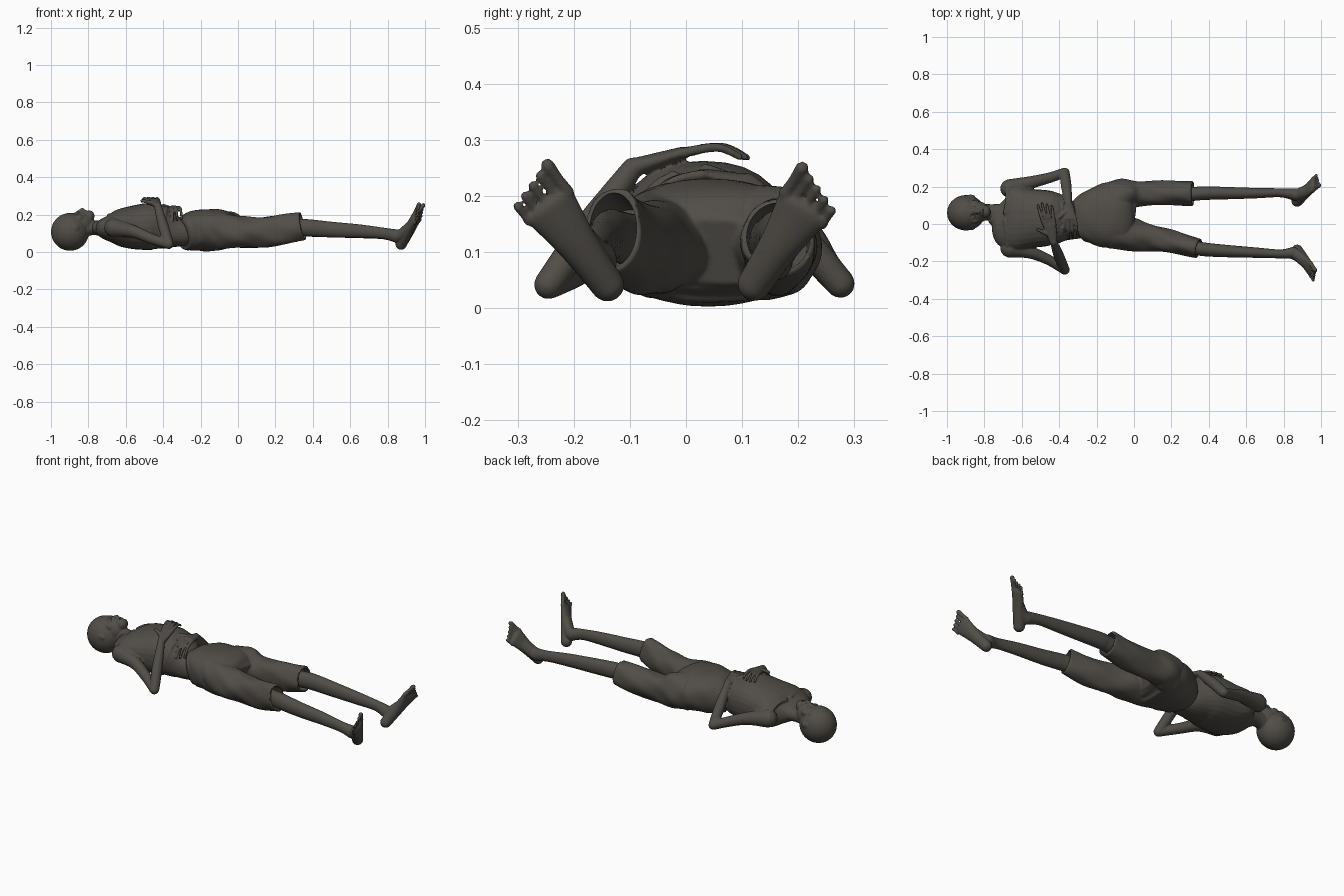
import bpy, bmesh, math
from mathutils import Vector, Matrix

mat = bpy.data.materials.new("dark umber")
mat.diffuse_color = (0.082, 0.074, 0.063, 1)


def resample(pts, n=5):
    """Smooth Catmull-Rom pass through stations (x, y, z, half width, half height)."""
    pts = [Vector(p if len(p) == 5 else (*p, p[3])) for p in pts]
    out = []
    for i in range(len(pts) - 1):
        a, b, c, d = pts[max(i - 1, 0)], pts[i], pts[i + 1], pts[min(i + 2, len(pts) - 1)]
        for k in range(n):
            t = k / n
            out.append(b + ((c - a) * t + (a * 2 - b * 5 + c * 4 - d) * t * t
                            + (b * 3 - a - c * 3 + d) * t ** 3) * 0.5)
    return out + [pts[-1]]


def tube(bm, pts, wid=(0, 1, 0), cap=True, fold=0.0, power=1.0, seg=28):
    """Loft of ellipses along a path, with rounded ends and optional cloth folds."""
    st = resample(pts)
    pos = [Vector(s[:3]) for s in st]
    rings = []
    for i, s in enumerate(st):
        t = (pos[min(i + 1, len(st) - 1)] - pos[max(i - 1, 0)]).normalized()
        rings.append((pos[i], t, s[3], s[4], i))
    if cap:
        for end, sign in ((0, -1), (-1, 1)):
            p, t, w, h, i = rings[end]
            r = min(w, h)
            extra = [(p + t * sign * r * math.sin(a), t, w * math.cos(a), h * math.cos(a), i)
                     for a in (0.5, 1.0, 1.35)]
            rings = extra[::-1] + rings if end == 0 else rings + extra
    loops = []
    for p, t, w, h, i in rings:
        u = Vector(wid)
        u = (u - t * u.dot(t)).normalized()
        v = t.cross(u)
        loop = []
        for k in range(seg):
            a = 2 * math.pi * k / seg
            f = 1 + fold * (math.sin(3 * a + i * 0.55) + 0.6 * math.sin(5 * a - i * 0.8))
            ca, sa = math.cos(a), math.sin(a)
            ca = math.copysign(abs(ca) ** power, ca)
            sa = math.copysign(abs(sa) ** power, sa)
            loop.append(bm.verts.new(p + u * w * f * ca + v * h * f * sa))
        loops.append(loop)
    for a, b in zip(loops, loops[1:]):
        for k in range(seg):
            bm.faces.new((a[k], a[(k + 1) % seg], b[(k + 1) % seg], b[k]))
    bm.faces.new(loops[0][::-1])
    bm.faces.new(loops[-1])


def ball(bm, c, r):
    r = r if isinstance(r, tuple) else (r, r, r)
    bmesh.ops.create_uvsphere(bm, u_segments=28, v_segments=18, radius=1,
                              matrix=Matrix.Translation(c) @ Matrix.Diagonal((*r, 1)))


def make(name, bm):
    bmesh.ops.recalc_face_normals(bm, faces=bm.faces)
    me = bpy.data.meshes.new(name)
    bm.to_mesh(me)
    bm.free()
    ob = bpy.data.objects.new(name, me)
    bpy.context.collection.objects.link(ob)
    return ob


def fuse(ob, voxel, smooth, cutter=None):
    """Merge overlapping volumes into one skin, carve, and bake."""
    m = ob.modifiers.new("fuse", 'REMESH')
    m.mode, m.voxel_size = 'VOXEL', voxel
    s = ob.modifiers.new("soften", 'SMOOTH')
    s.factor, s.iterations = 0.5, smooth
    if cutter:
        b = ob.modifiers.new("carve", 'BOOLEAN')
        b.operation, b.object, b.solver = 'DIFFERENCE', cutter, 'EXACT'
        cutter.hide_render = True
    bpy.ops.object.select_all(action='DESELECT')
    ob.select_set(True)
    bpy.context.view_layer.objects.active = ob
    bpy.ops.object.convert(target='MESH')
    bpy.ops.object.shade_smooth_by_angle(angle=math.radians(45))
    ob.data.materials.clear()
    ob.data.materials.append(mat)
    if cutter:
        bpy.data.objects.remove(cutter)


# Head: skull, face, jaw, ears, neck
bm = bmesh.new()
ball(bm, (-0.898, 0.06, 0.108), (0.102, 0.095, 0.101))
ball(bm, (-0.845, 0.064, 0.15), (0.075, 0.06, 0.066))
ball(bm, (-0.793, 0.066, 0.192), (0.026, 0.034, 0.03))
ball(bm, (-0.89, 0.065, 0.183), (0.03, 0.062, 0.024))
ball(bm, (-0.812, 0.067, 0.212), (0.014, 0.024, 0.013))
tube(bm, [(-0.87, 0.067, 0.202, 0.009), (-0.845, 0.067, 0.217, 0.011), (-0.832, 0.067, 0.222, 0.014)])
for s in (-1, 1):
    ball(bm, (-0.85, 0.065 + s * 0.045, 0.18), (0.024, 0.018, 0.02))
    ball(bm, (-0.875, 0.062 + s * 0.085, 0.128), (0.026, 0.01, 0.018))
    ball(bm, (-0.866, 0.066 + s * 0.03, 0.19), 0.014)
tube(bm, [(-0.84, 0.06, 0.12, 0.05, 0.045), (-0.77, 0.062, 0.13, 0.044, 0.039),
          (-0.69, 0.05, 0.12, 0.06, 0.045)])
carve = bmesh.new()
for s in (-1, 1):
    ball(carve, (-0.864, 0.066 + s * 0.03, 0.216), (0.017, 0.019, 0.014))
ball(carve, (-0.807, 0.067, 0.226), (0.004, 0.019, 0.008))
fuse(make("head_and_neck", bm), 0.0045, 3, make("face_cutter", carve))

# Torso with collar bones and ribs
bm = bmesh.new()
tube(bm, [(-0.74, 0.05, 0.13, 0.06, 0.04), (-0.695, 0.035, 0.127, 0.15, 0.066),
          (-0.64, 0.03, 0.13, 0.175, 0.098), (-0.55, 0.03, 0.132, 0.158, 0.118),
          (-0.45, 0.03, 0.136, 0.147, 0.125), (-0.37, 0.02, 0.116, 0.118, 0.1),
          (-0.30, 0.01, 0.103, 0.088, 0.072), (-0.2, 0.03, 0.11, 0.09, 0.07)], power=0.88)
for s in (-1, 1):
    tube(bm, [(-0.69, 0.04 + s * 0.02, 0.195, 0.011), (-0.68, 0.035 + s * 0.08, 0.195, 0.01),
              (-0.675, 0.03 + s * 0.15, 0.17, 0.012)], wid=(1, 0, 0))
    for k in range(5):
        x, w = -0.56 + k * 0.04, 0.151 - k * 0.006
        tube(bm, [(x + 0.02 * math.sin(a), 0.03 + s * w * math.cos(a), 0.134 + 0.115 * math.sin(a), 0.007)
                  for a in (-0.7, -0.2, 0.3, 0.8, 1.15)], wid=(1, 0, 0), seg=10)


# Arms: upper arm, forearm, palm, fingers and thumb
def hand(wrist, knuckle, mid, tip, thumb):
    tube(bm, [(*wrist, 0.021, 0.017), (*((Vector(wrist) + Vector(knuckle)) / 2), 0.03, 0.014),
              (*knuckle, 0.036, 0.011)], wid=(1, 0, 0))
    for k in range(4):
        o = (k - 1.5)
        reach = 1 - 0.08 * abs(k - 1.3)
        base = Vector(knuckle)
        pts = [base + (Vector(p) - base) * reach + Vector((o * g, 0, 0))
               for p, g in ((knuckle, 0.019), (mid, 0.023), (tip, 0.024))]
        tube(bm, [(*p, r) for p, r in zip(pts, (0.0095, 0.008, 0.0065))], wid=(1, 0, 0), seg=12)
    base = (Vector(wrist) * 2 + Vector(knuckle)) / 3
    tube(bm, [(*base, 0.013), (*((base + Vector(thumb)) / 2), 0.011), (*thumb, 0.008)], wid=(0, 0, 1), seg=12)


arms = [
    ([(-0.665, 0.19, 0.13, 0.05), (-0.55, 0.222, 0.11, 0.034), (-0.45, 0.248, 0.075, 0.028),
      (-0.37, 0.275, 0.044, 0.026)],
     [(-0.37, 0.275, 0.044, 0.026), (-0.362, 0.2, 0.13, 0.028), (-0.35, 0.11, 0.222, 0.019)],
     ((-0.35, 0.11, 0.222), (-0.343, 0.03, 0.238), (-0.34, -0.035, 0.222), (-0.337, -0.078, 0.168),
      (-0.40, 0.035, 0.25))),
    ([(-0.665, -0.13, 0.13, 0.05), (-0.56, -0.15, 0.11, 0.034), (-0.46, -0.19, 0.07, 0.028),
      (-0.37, -0.245, 0.042, 0.026)],
     [(-0.37, -0.245, 0.042, 0.026), (-0.40, -0.175, 0.14, 0.028), (-0.43, -0.095, 0.25, 0.019)],
     ((-0.43, -0.095, 0.25), (-0.452, -0.005, 0.277), (-0.47, 0.065, 0.288), (-0.48, 0.112, 0.268),
      (-0.515, -0.03, 0.275))),
]
for upper, fore, grip in arms:
    tube(bm, upper)
    tube(bm, fore, wid=(1, 0, 0))
    hand(*grip)
fuse(make("torso_and_arms", bm), 0.0045, 2)

# Bare legs and splayed feet (path, heel, ball of foot, toe direction, toe spread)
legs = [
    ("left_leg", [(0.0, 0.15, 0.11, 0.05), (0.3, 0.16, 0.127, 0.038, 0.046), (0.37, 0.165, 0.128, 0.037, 0.046),
                  (0.5, 0.165, 0.12, 0.033, 0.042), (0.65, 0.165, 0.11, 0.028, 0.036),
                  (0.78, 0.167, 0.098, 0.024, 0.03), (0.855, 0.158, 0.084, 0.032, 0.036)],
     (0.872, 0.122, 0.043), (0.955, 0.208, 0.178), (0.13, 0.11, 0.17), (0, -0.76, 0.65)),
    ("right_leg", [(0.0, -0.06, 0.11, 0.05), (0.3, -0.12, 0.127, 0.038, 0.046), (0.37, -0.135, 0.13, 0.037, 0.046),
                   (0.5, -0.145, 0.12, 0.033, 0.042), (0.65, -0.153, 0.112, 0.028, 0.036),
                   (0.78, -0.16, 0.1, 0.024, 0.03), (0.85, -0.155, 0.085, 0.032, 0.036)],
     (0.872, -0.14, 0.042), (0.945, -0.243, 0.182), (0.09, -0.14, 0.19), (0, 0.8, 0.6)),
]
for name, path, heel, knuckle, toe, spread in legs:
    bm = bmesh.new()
    tube(bm, path)
    heel, knuckle, toe, spread = Vector(heel), Vector(knuckle), Vector(toe).normalized(), Vector(spread)
    ball(bm, heel, 0.03)
    mid = (heel + knuckle) / 2
    tube(bm, [(*heel, 0.03, 0.03), (*mid, 0.036, 0.027), (*knuckle, 0.05, 0.018)], wid=spread)
    ankle = Vector(path[-1][:3])
    tube(bm, [(*ankle, 0.033), (*((ankle + mid) / 2), 0.033, 0.028), (*(mid * 0.4 + knuckle * 0.6), 0.035, 0.02)],
         wid=spread)
    for k in range(5):
        a = knuckle + spread * (0.04 - 0.0215 * k)
        b = a + toe * (0.064 - 0.007 * k)
        r = 0.0125 if k == 0 else 0.0088
        tube(bm, [(*a, r), (*((a + b) / 2), r * 0.85), (*b, r)], wid=spread, seg=12)
    fuse(make(name, bm), 0.0045, 2)

# Knee-length trousers: pelvis, two folded legs, waistband, hollow hems
bm = bmesh.new()
tube(bm, [(-0.30, 0.005, 0.095, 0.1, 0.084), (-0.26, 0.02, 0.106, 0.135, 0.1), (-0.2, 0.035, 0.117, 0.16, 0.111),
          (-0.13, 0.045, 0.117, 0.175, 0.112), (-0.07, 0.047, 0.117, 0.175, 0.104),
          (-0.03, 0.047, 0.106, 0.15, 0.08), (-0.012, 0.045, 0.1, 0.12, 0.06)],
     cap=False, fold=0.014, power=0.85, seg=48)
tube(bm, [(-0.297, 0.005, 0.096, 0.105, 0.088), (-0.285, 0.01, 0.1, 0.118, 0.095)], cap=False, power=0.85)
trouser_legs = [
    [(-0.12, 0.14, 0.118, 0.085, 0.1), (-0.05, 0.158, 0.116, 0.083, 0.1), (0.03, 0.163, 0.104, 0.067, 0.08),
     (0.18, 0.165, 0.11, 0.066, 0.08), (0.315, 0.165, 0.127, 0.066, 0.07)],
    [(-0.12, -0.035, 0.118, 0.095, 0.1), (0.0, -0.06, 0.107, 0.088, 0.085), (0.1, -0.075, 0.107, 0.07, 0.081),
     (0.22, -0.1, 0.115, 0.06, 0.081), (0.345, -0.13, 0.14, 0.052, 0.076)],
]
carve = bmesh.new()
for path in trouser_legs:
    tube(bm, path, cap=False, fold=0.035, seg=48)
    (x, y, z, w, h), (x0, y0, z0, w0, h0) = path[-1], path[-2]
    tube(carve, [(x0 - 0.05, y0, z0, w0 - 0.016, h0 - 0.02), (x, y, z, w - 0.009, h - 0.009),
                 (x + 0.03, y, z, w - 0.009, h - 0.009)], cap=False)
fuse(make("trousers", bm), 0.005, 2, make("hem_cutter", carve))
